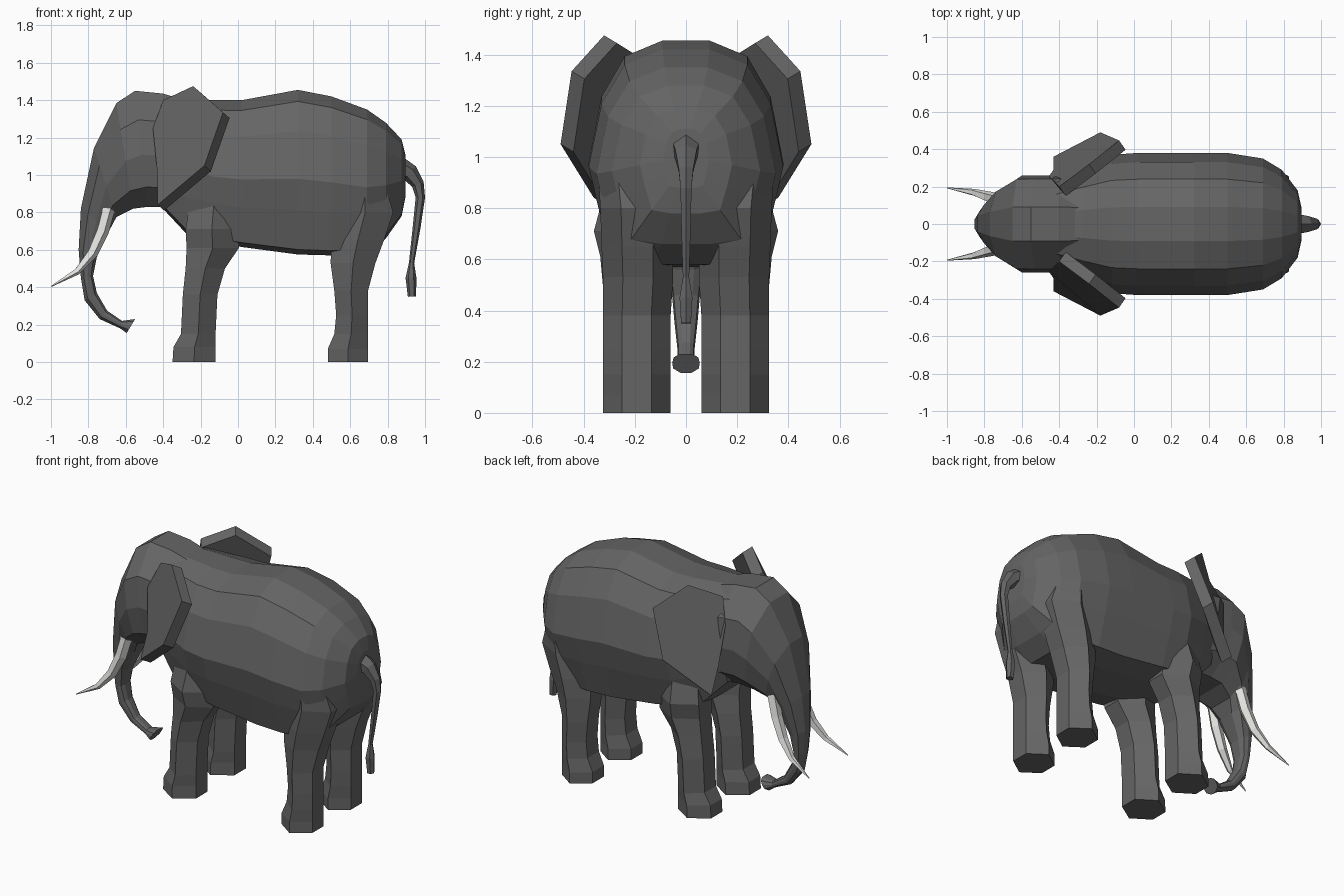
import bpy, bmesh, math
from mathutils import Vector

if "Cube" in bpy.data.objects:
    bpy.data.objects.remove(bpy.data.objects["Cube"])


def material(name, rgb):
    m = bpy.data.materials.new(name)
    m.diffuse_color = (*rgb, 1)
    m.use_nodes = True
    m.node_tree.nodes["Principled BSDF"].inputs["Base Color"].default_value = m.diffuse_color
    return m


HIDE = material("grey hide", (0.13, 0.13, 0.13))
IVORY = material("ivory", (0.76, 0.76, 0.74))


def make(name, rings, mat, mirror=False):
    """Skin a list of closed rings of points and cap both ends."""
    bm = bmesh.new()
    loops = [[bm.verts.new(p) for p in ring] for ring in rings]
    n = len(loops[0])
    for a, b in zip(loops, loops[1:]):
        for i in range(n):
            j = (i + 1) % n
            bm.faces.new((a[i], a[j], b[j], b[i]))
    bm.faces.new(loops[0])
    bm.faces.new(loops[-1])
    bmesh.ops.recalc_face_normals(bm, faces=bm.faces)
    mesh = bpy.data.meshes.new(name)
    bm.to_mesh(mesh)
    bm.free()
    mesh.materials.append(mat)
    ob = bpy.data.objects.new(name, mesh)
    bpy.context.collection.objects.link(ob)
    if mirror:
        mod = ob.modifiers.new("Mirror", 'MIRROR')
        mod.use_axis = (False, True, False)
    return ob


def section(top, bottom, width, half):
    """Symmetric ring between a top and a bottom point (x, z)."""
    pts = []
    sides = [(1, y, t) for y, t in half] + [(-1, y, t) for y, t in reversed(half)]
    for s, y, t in sides:
        x = bottom[0] + (top[0] - bottom[0]) * t
        z = bottom[1] + (top[1] - bottom[1]) * t
        pts.append((x, s * y * width, z))
    return pts


def tube(path, sides=6):
    """Rings round a path of (x, y, z, radius)."""
    pts = [Vector(p[:3]) for p in path]
    rings = []
    for i, p in enumerate(pts):
        d = (pts[min(i + 1, len(pts) - 1)] - pts[max(i - 1, 0)]).normalized()
        u = d.cross(Vector((0, 1, 0))).normalized()
        v = d.cross(u)
        rings.append([p + path[i][3] * (u * math.cos(k * math.tau / sides) + v * math.sin(k * math.tau / sides))
                      for k in range(sides)])
    return rings


# Barrel body: x, top, bottom, half width
BARREL = [(.24, 1), (.63, .93), (.87, .75), (1, .46), (.9, .27), (.74, .03), (.34, 0)]
body = [(-.42, 1.41, .84, .25), (-.28, 1.41, .69, .31), (-.12, 1.40, .64, .37),
        (.02, 1.40, .615, .38), (.32, 1.455, .575, .38), (.50, 1.42, .57, .38),
        (.69, 1.35, .58, .35), (.79, 1.28, .66, .29), (.875, 1.19, .78, .18), (.895, 1.11, .88, .09)]
make("body", [section((x, t), (x, b), w, BARREL) for x, t, b, w in body], HIDE)

# Head flowing into the trunk: front point, back point, half width
SKULL = [(.35, 1), (.93, .75), (1, .45), (.88, .17), (.45, 0)]
head = [((-.25, 1.39), (-.28, .74), .25), ((-.40, 1.435), (-.40, .83), .26),
        ((-.55, 1.45), (-.48, .83), .26), ((-.65, 1.385), (-.56, .82), .258),
        ((-.77, 1.145), (-.65, .775), .185), ((-.84, .82), (-.69, .70), .11),
        ((-.852, .60), (-.755, .56), .07), ((-.84, .45), (-.775, .46), .054),
        ((-.82, .33), (-.755, .37), .045), ((-.74, .23), (-.70, .275), .034),
        ((-.63, .18), (-.62, .22), .032), ((-.595, .155), (-.55, .23), .054)]
make("head_and_trunk", [section(f, b, w, SKULL) for f, b, w in head], HIDE)


# Six-sided legs: z, front x, back x, inner y, outer y
def leg(name, levels):
    rings = []
    for z, x0, x1, y0, y1 in levels:
        cx, rx, cy, ry = (x0 + x1) / 2, (x1 - x0) / 2, (y0 + y1) / 2, (y1 - y0) / 2
        rings.append([(cx + rx * sx, cy + ry * sy, z) for sx, sy in
                      ((0, 1), (1, .43), (1, -.43), (0, -1), (-1, -.43), (-1, .43))])
    make(name, rings, HIDE, mirror=True)


leg("front_legs", [(0, -.35, -.12, .06, .325), (.08, -.345, -.12, .06, .325),
                   (.15, -.305, -.12, .06, .325), (.36, -.295, -.11, .06, .325),
                   (.50, -.28, -.07, .06, .325), (.61, -.275, .005, .06, .335),
                   (.71, -.28, .0, .06, .36), (.84, -.26, .0, .08, .325)])
leg("hind_legs", [(0, .48, .695, .06, .325), (.07, .48, .695, .06, .325),
                  (.15, .515, .695, .06, .325), (.25, .525, .695, .06, .325),
                  (.38, .515, .695, .06, .325), (.53, .495, .735, .05, .325),
                  (.65, .50, .78, .05, .33), (.80, .53, .83, .05, .335),
                  (.97, .58, .78, .08, .345), (1.12, .60, .74, .08, .30)])

# Ears: slanted slabs
ear = [(-.43, .36, .84), (-.18, .49, 1.05), (-.08, .447, 1.335), (-.24, .32, 1.475),
       (-.40, .20, 1.40), (-.455, .255, 1.25), (-.43, .29, 1.0)]
back = [(x + .035, y - .05, z - .03) for x, y, z in ear]
make("ears", [ear, back], HIDE, mirror=True)

# Tusks
make("tusks", tube([(-.69, .12, .83, .036), (-.725, .13, .70, .035), (-.78, .145, .58, .030),
                    (-.86, .17, .485, .019), (-.998, .193, .405, .003)], 5), IVORY, mirror=True)

# Tail with tuft
make("tail", tube([(.85, 0, 1.04, .065), (.92, 0, 1.01, .048), (.962, 0, .95, .033),
                   (.975, 0, .88, .025), (.955, 0, .72, .021), (.928, 0, .53, .014),
                   (.925, 0, .45, .029), (.93, 0, .35, .022)]), HIDE)
